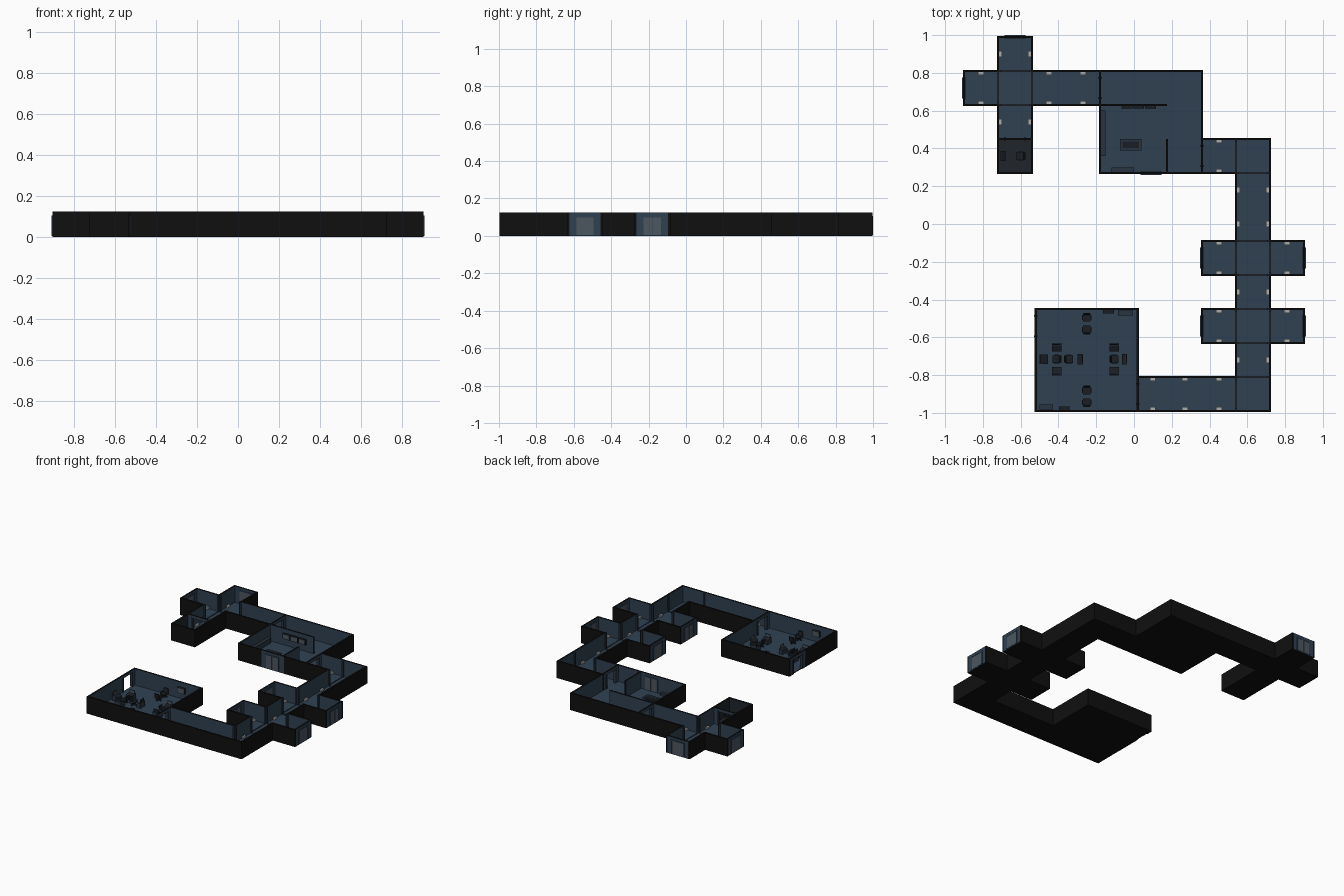
import bpy, bmesh
from math import pi
from mathutils import Matrix, Vector

if "Cube" in bpy.data.objects:
    bpy.data.objects.remove(bpy.data.objects["Cube"])


def material(name, *rgb):
    m = bpy.data.materials.new(name)
    m.diffuse_color = (*rgb, 1)
    m.use_nodes = True
    m.node_tree.nodes["Principled BSDF"].inputs["Base Color"].default_value = m.diffuse_color
    return m


BLACK = material("outer_black", 0.005, 0.005, 0.005)
BLUE = material("panel_blue", 0.030, 0.053, 0.085)
DARK = material("dark_floor", 0.014, 0.018, 0.024)
SEAT = material("furniture_dark", 0.010, 0.013, 0.018)
DESK = material("furniture_blue", 0.022, 0.034, 0.050)
GREY = material("door_grey", 0.075, 0.095, 0.115)
LAMP = material("lamp_light", 0.42, 0.42, 0.42)
MATS = [BLACK, BLUE, DARK, SEAT, DESK, GREY, LAMP]
parts = {}


def prism(part, profile, x0, x1, mat, M=Matrix(), over=None):
    """Extrude a counter-clockwise (y, z) profile along x; over maps side number to material."""
    bm = parts.setdefault(part, bmesh.new())
    a = [bm.verts.new(M @ Vector((x0, y, z))) for y, z in profile]
    b = [bm.verts.new(M @ Vector((x1, y, z))) for y, z in profile]
    n = len(profile)
    faces = [bm.faces.new((a[i], b[i], b[(i + 1) % n], a[(i + 1) % n])) for i in range(n)]
    faces += [bm.faces.new(a), bm.faces.new(b[::-1])]
    for i, f in enumerate(faces):
        f.material_index = MATS.index((over or {}).get(i, mat))
    bmesh.ops.recalc_face_normals(bm, faces=faces)


def box(part, lo, hi, mat, M=Matrix(), over=None):
    # sides: 0 bottom, 1 +y, 2 top, 3 -y
    (x0, y0, z0), (x1, y1, z1) = lo, hi
    prism(part, [(y0, z0), (y1, z0), (y1, z1), (y0, z1)], x0, x1, mat, M, over)


def at(x, y, turn=0):
    return Matrix.Translation((x, y, 0)) @ Matrix.Rotation(turn * pi / 2, 4, 'Z')


# Floor plan: c corridor, r meeting room, b control room, d dark cell
PLAN = [".c........",
        "ccccrrr...",
        ".c..rrr...",
        ".d..rrrcc.",
        "........c.",
        "........c.",
        ".......ccc",
        "........c.",
        "..bbb..ccc",
        "..bbb...c.",
        "..bbbcccc."][::-1]
DIRS = [(0, 1), (-1, 0), (0, -1), (1, 0)]          # quarter turns from +y
DOORS = {(0, 9, 1), (1, 10, 0), (9, 4, 3), (7, 4, 1), (9, 2, 3), (7, 2, 1), (5, 7, 2)}
OPEN_DOORS = {(2, 2, 1)}
S, T, F, H = 0.18, 0.006, 0.006, 0.125             # cell, half wall, floor, height
BOTH = {1: BLUE, 3: BLUE}


def cell(i, j):
    return PLAN[j][i] if 0 <= i < 10 and 0 <= j < 11 else "."


def line_x(i, j):
    x = -0.90 + S * i
    return x + 0.02 if j < 3 and i < 6 else x


def doorway(w, M):
    # wall with an opening, lintel and grey trim
    for s in (-1, 1):
        lo, hi = sorted((s * 0.05, s * (w / 2 + T)))
        box("doorways", (lo, -T, 0), (hi, T, H), BLACK, M, BOTH)
        box("door_frames", (s * 0.054 - 0.005, -0.010, F), (s * 0.054 + 0.005, 0.010, 0.108), DESK, M)
    box("doorways", (-0.05, -T, 0.104), (0.05, T, H), BLACK, M, BOTH)


def closed_door(w, M):
    # blue end wall with a framed two-leaf door
    box("end_walls", (-w / 2 - T, -T, 0), (w / 2 + T, T, H), BLACK, M, BOTH)
    for s in (-1, 1):
        box("door_frames", (s * 0.051 - 0.005, -0.010, F), (s * 0.051 + 0.005, 0.010, 0.104), BLUE, M)
        lo, hi = sorted((s * 0.001, s * 0.046))
        box("door_leaves", (lo, -0.008, F), (hi, 0.008, 0.098), GREY, M)
    box("door_frames", (-0.056, -0.010, 0.098), (0.056, 0.010, 0.106), BLUE, M)


# Floors, walls, doors, lamps and junction frames
for j in range(11):
    for i in range(10):
        kind = cell(i, j)
        if kind == ".":
            continue
        x0, x1, y0 = line_x(i, j), line_x(i + 1, j), -0.99 + S * j
        cx, cy = (x0 + x1) / 2, y0 + S / 2
        box("floor", (x0, y0, 0), (x1, y0 + S, F), BLACK, over={2: DARK if kind == "d" else BLUE})
        near = [cell(i + dx, j + dy) for dx, dy in DIRS]
        straight = near[0] == near[2] == "." or near[1] == near[3] == "."
        for k, (dx, dy) in enumerate(DIRS):
            M = at(cx + dx * (x1 - x0) / 2, cy + dy * S / 2, k)
            w = S if dx else x1 - x0
            if (i, j, k) in DOORS:
                closed_door(w, M)
            elif (i, j, k) in OPEN_DOORS:
                doorway(w, M)
            elif near[k] == ".":
                inner = DARK if kind == "d" else BLUE
                box("walls", (-w / 2 - T, -T, 0), (w / 2 + T, T, H), BLACK, M, {3: inner})
                if kind == "c" and straight and near[(k + 2) % 4] == ".":
                    box("floor_lamps", (-0.015, -0.020, F), (0.015, -T, 0.018), LAMP, M)
            elif near[k] != kind and k in (0, 3):
                doorway(w, M)
            elif near[k] == "c" and kind == "c" and not straight:
                box("floor_ribs", (-w / 2, -0.005, F), (w / 2, 0.005, F + 0.002), SEAT, M)
                for s in (-1, 1):
                    px = s * (w / 2 - 0.010)
                    box("junction_posts", (px - 0.005, -0.006, F), (px + 0.005, 0.006, H - 0.003), DESK, M)

# Meeting room partitions
box("partitions", (-0.18, 0.63 - T, F), (0.175, 0.63 + T, H), BLACK, over=BOTH)
box("partitions", (-0.09, -T, F), (0.09, T, H), BLACK, at(0.175, 0.36, 1), BOTH)

# Wall screens on the partition
for n in range(3):
    x = -0.038 + 0.063 * n
    box("wall_screens", (x - 0.029, 0.612, 0.055), (x + 0.029, 0.625, 0.095), SEAT)
    box("wall_screens", (x - 0.025, 0.609, 0.059), (x + 0.025, 0.612, 0.091), GREY)

# Meeting table, side counter and bench
box("meeting_table", (-0.075, 0.39, 0.034), (0.04, 0.45, 0.040), DESK)
box("meeting_table", (-0.063, 0.40, F), (0.028, 0.44, 0.034), SEAT)
box("meeting_table", (-0.062, 0.402, 0.040), (0.027, 0.438, 0.042), SEAT)
box("side_counter", (-0.174, 0.36, F), (-0.152, 0.60, 0.045), DESK)
box("low_bench", (-0.12, 0.276, F), (0.0, 0.298, 0.025), DESK)


def chair(x, y, turn):
    # star base, pedestal, seat, arms and back facing +y
    M = at(x, y, turn)
    box("chairs", (-0.022, -0.004, F), (0.022, 0.004, 0.011), SEAT, M)
    box("chairs", (-0.004, -0.022, F), (0.004, 0.022, 0.011), SEAT, M)
    box("chairs", (-0.004, -0.004, 0.011), (0.004, 0.004, 0.024), SEAT, M)
    box("chairs", (-0.020, -0.020, 0.024), (0.020, 0.022, 0.030), SEAT, M)
    prism("chairs", [(-0.020, 0.030), (-0.014, 0.030), (-0.020, 0.060), (-0.025, 0.060)],
          -0.018, 0.018, SEAT, M)
    for s in (-1, 1):
        box("chairs", (s * 0.022 - 0.003, -0.014, 0.024), (s * 0.022 + 0.003, 0.014, 0.040), DESK, M)


def console(x, y, turn, w=0.05, d=0.046):
    # desk with sloped control top and screen at its rear
    M = at(x, y, turn)
    h = d / 2
    prism("consoles", [(-h, F), (h, F), (h, 0.046), (h * 0.4, 0.046), (-h, 0.034)],
          -w / 2, w / 2, DESK, M, {3: SEAT})
    box("console_screens", (-w * 0.42, h * 0.55, 0.046), (w * 0.42, h * 0.8, 0.066), SEAT, M, {3: GREY})


# Control room seats and desks
for x, y, t in [(-0.25, -0.495, 2), (-0.25, -0.56, 0), (-0.25, -0.88, 2), (-0.25, -0.945, 0),
                (-0.41, -0.715, 1), (-0.345, -0.715, 3), (-0.105, -0.715, 3), (-0.60, 0.36, 1)]:
    chair(x, y, t)
for x, y, t in [(-0.41, -0.653, 0), (-0.41, -0.78, 2), (-0.105, -0.653, 0), (-0.105, -0.78, 2),
                (-0.478, -0.715, 1)]:
    console(x, y, t)
for x, y in [(-0.285, -0.715), (-0.05, -0.715), (-0.693, 0.36)]:
    console(x, y, 3 if x > -0.5 else 1, 0.055, 0.028)

# Wall cabinets and screens along the control room walls
for x, y, w, t in [(-0.045, -0.472, 0.078, 0), (-0.465, -0.968, 0.072, 2)]:
    box("cabinets", (-w / 2, -0.012, F), (w / 2, 0.014, 0.042), DESK, at(x, y, t))
for x, y, t in [(-0.135, -0.465, 0), (-0.37, -0.975, 2)]:
    box("wall_panels", (-0.028, -0.008, 0.050), (0.028, 0.009, 0.090), SEAT, at(x, y, t), {3: GREY})

# Turn the collected parts into objects
for name, bm in parts.items():
    mesh = bpy.data.meshes.new(name)
    for m in MATS:
        mesh.materials.append(m)
    bm.to_mesh(mesh)
    bm.free()
    bpy.context.collection.objects.link(bpy.data.objects.new(name, mesh))
